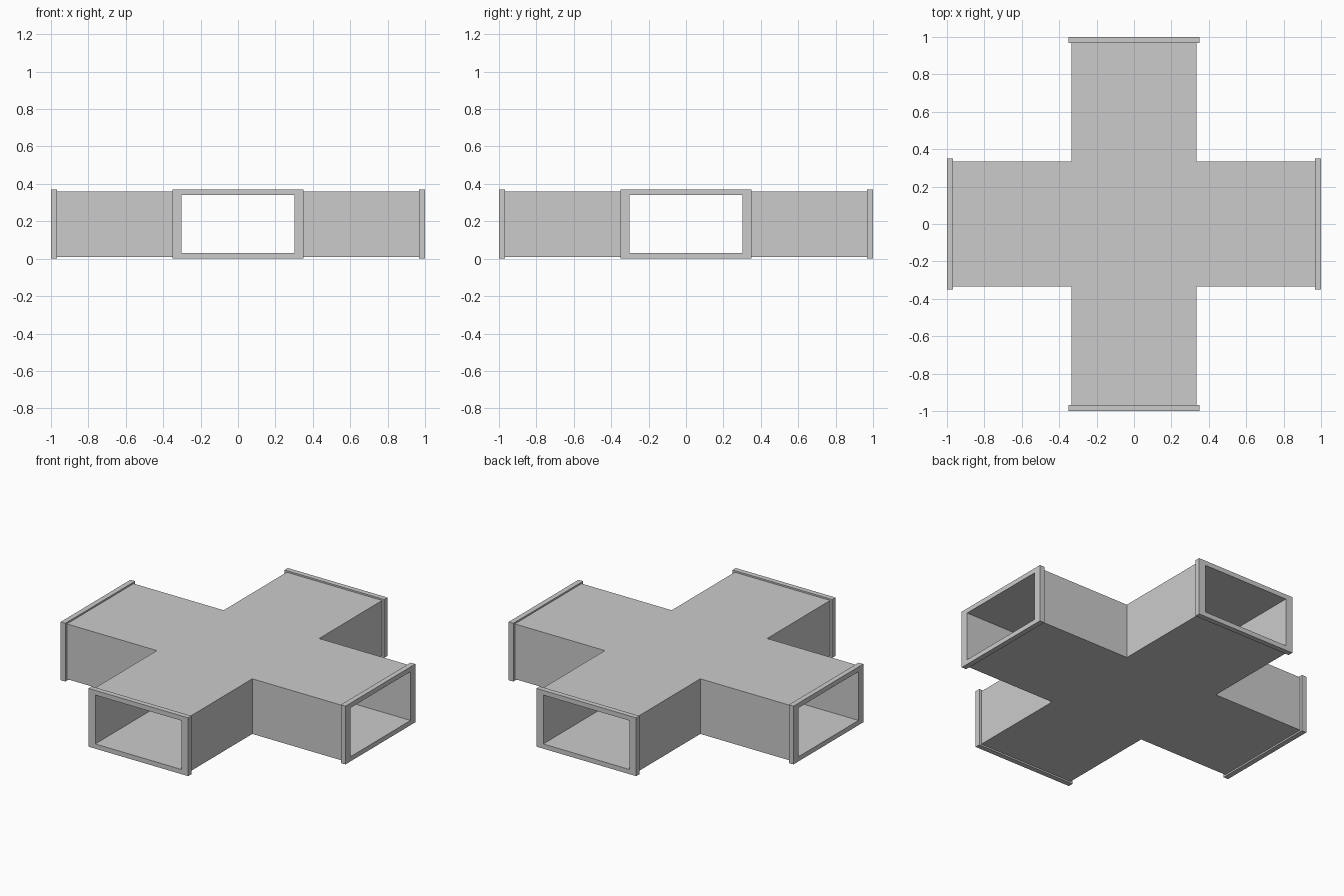
import bpy, bmesh
from math import pi
from mathutils import Matrix, Vector

if "Cube" in bpy.data.objects:
    bpy.data.objects.remove(bpy.data.objects["Cube"])

END, FLANGE_T = 1.0, 0.033                       # arm reach, flange thickness
OUT_W, OUT_Z0, OUT_Z1 = 0.335, 0.01, 0.36        # duct outside
IN_W, IN_Z0, IN_Z1 = 0.302, 0.03, 0.34           # duct opening
FL_W, FL_Z0, FL_Z1 = 0.35, 0.0, 0.37             # flange outside


def add_object(name, bm):
    bmesh.ops.recalc_face_normals(bm, faces=bm.faces)
    mesh = bpy.data.meshes.new(name)
    bm.to_mesh(mesh)
    bm.free()
    obj = bpy.data.objects.new(name, mesh)
    bpy.context.collection.objects.link(obj)
    return obj


def cross_prism(name, w, reach, z0, z1):
    """Plus-shaped outline extruded upwards."""
    bm = bmesh.new()
    verts = []
    for i in range(4):
        rot = Matrix.Rotation(i * pi / 2, 3, 'Z')
        for x, y in ((reach, -w), (reach, w), (w, w)):
            verts.append(bm.verts.new(rot @ Vector((x, y, z0))))
    face = bm.faces.new(verts)
    ext = bmesh.ops.extrude_face_region(bm, geom=[face], use_keep_orig=True)
    top = [v for v in ext["geom"] if isinstance(v, bmesh.types.BMVert)]
    bmesh.ops.translate(bm, verts=top, vec=(0, 0, z1 - z0))
    return add_object(name, bm)


def flange(name, angle):
    """Rectangular ring closing the end of one arm."""
    bm = bmesh.new()

    def loop(w, z0, z1, y):
        return [bm.verts.new(c) for c in
                ((-w, y, z0), (w, y, z0), (w, y, z1), (-w, y, z1))]

    front, back = -END, -END + FLANGE_T
    loops = [loop(FL_W, FL_Z0, FL_Z1, front), loop(FL_W, FL_Z0, FL_Z1, back),
             loop(IN_W, IN_Z0, IN_Z1, back), loop(IN_W, IN_Z0, IN_Z1, front)]
    for k in range(4):
        a, b = loops[k], loops[(k + 1) % 4]
        for i in range(4):
            j = (i + 1) % 4
            bm.faces.new((a[i], a[j], b[j], b[i]))
    bmesh.ops.rotate(bm, verts=bm.verts, matrix=Matrix.Rotation(angle, 3, 'Z'))
    return add_object(name, bm)


# Hollow four-way duct
duct = cross_prism("duct_body", OUT_W, END - FLANGE_T, OUT_Z0, OUT_Z1)
cutter = cross_prism("duct_hollow_cutter", IN_W, END + 0.2, IN_Z0, IN_Z1)
cutter.hide_render = True
cut = duct.modifiers.new("hollow", 'BOOLEAN')
cut.operation = 'DIFFERENCE'
cut.solver = 'EXACT'
cut.object = cutter

# Apply the hollow and discard the helper
bpy.context.view_layer.objects.active = duct
duct.select_set(True)
bpy.ops.object.modifier_apply(modifier=cut.name)
bpy.data.objects.remove(cutter)

# End flanges
for i, side in enumerate(("front", "right", "back", "left")):
    flange(side + "_flange", i * pi / 2)
